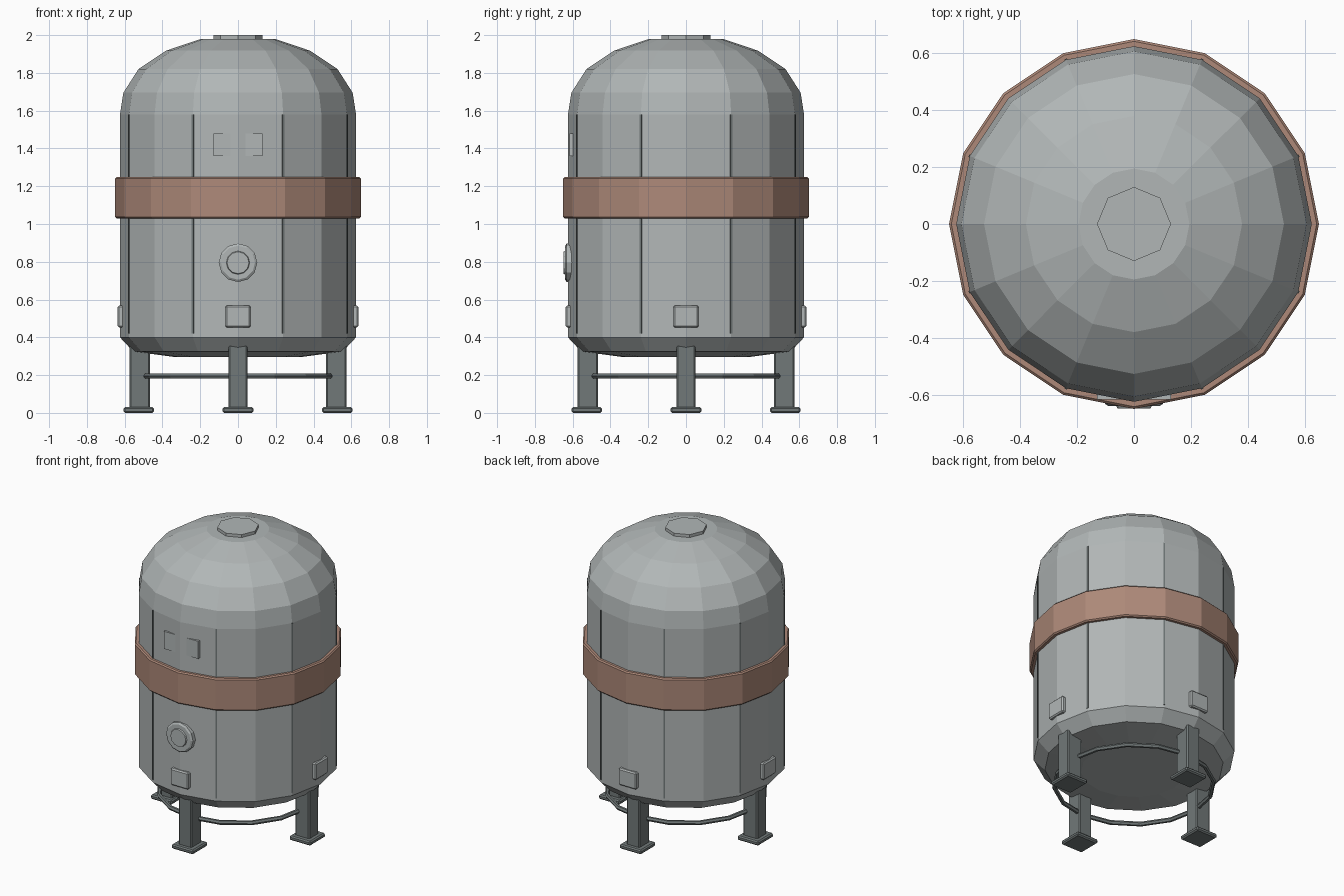
import bpy, bmesh
from math import pi, cos, sin
from mathutils import Matrix

if "Cube" in bpy.data.objects:
    bpy.data.objects.remove(bpy.data.objects["Cube"], do_unlink=True)


def material(name, rgb):
    m = bpy.data.materials.new(name)
    m.use_nodes = True
    m.diffuse_color = (*rgb, 1)
    m.node_tree.nodes["Principled BSDF"].inputs["Base Color"].default_value = (*rgb, 1)
    return m


steel = material("light steel", (0.44, 0.47, 0.47))
dark = material("dark steel", (0.165, 0.19, 0.19))
copper = material("copper brown", (0.42, 0.25, 0.19))


def finish(name, bm, mat, bevel=0):
    bmesh.ops.recalc_face_normals(bm, faces=bm.faces)
    mesh = bpy.data.meshes.new(name)
    bm.to_mesh(mesh)
    bm.free()
    mesh.materials.append(mat)
    ob = bpy.data.objects.new(name, mesh)
    bpy.context.collection.objects.link(ob)
    if bevel:
        mod = ob.modifiers.new("Bevel", "BEVEL")
        mod.width = bevel
        mod.segments = 1
    return ob


def lathe(name, profile, sides, mat, closed=False, xform=None):
    """Turn a (radius, height) profile around z; open profiles get end caps."""
    bm = bmesh.new()
    rings = [[bm.verts.new((r * cos(2 * pi * i / sides), r * sin(2 * pi * i / sides), z))
              for i in range(sides)] for r, z in profile]
    pairs = list(zip(rings, rings[1:]))
    if closed:
        pairs.append((rings[-1], rings[0]))
    else:
        bm.faces.new(rings[0])
        bm.faces.new(rings[-1])
    for a, b in pairs:
        for i in range(sides):
            j = (i + 1) % sides
            bm.faces.new((a[i], a[j], b[j], b[i]))
    if xform:
        bm.transform(xform)
    return finish(name, bm, mat)


def box(name, size, centre, mat, angle=0, bevel=0):
    """Box placed with +x as its outward direction, then swung around z."""
    bm = bmesh.new()
    bmesh.ops.create_cube(bm, size=1)
    bm.transform(Matrix.Rotation(angle, 4, "Z") @ Matrix.Translation(centre)
                 @ Matrix.Diagonal((*size, 1)))
    return finish(name, bm, mat, bevel)


# Tank shell with shallow base and domed top
lathe("tank_body", [(0.33, 0.295), (0.555, 0.325), (0.625, 0.4), (0.625, 1.58),
                    (0.607, 1.695), (0.527, 1.82), (0.38, 1.918), (0.195, 1.98)], 16, steel)
lathe("top_hatch", [(0.13, 1.96), (0.13, 2.0)], 8, steel)

# Copper band around the middle
lathe("copper_band", [(0.61, 1.03), (0.642, 1.03), (0.65, 1.038),
                      (0.65, 1.242), (0.642, 1.25), (0.61, 1.25)], 16, copper, closed=True)

# Seams on every second corner
for i in range(8):
    box(f"seam_{i + 1}", (0.012, 0.01, 1.16), (0.622, 0, 1.0), dark, pi / 8 + i * pi / 4)

# Legs, feet and small access panels on the four sides
for side, angle in {"front": -pi / 2, "left": 0, "back": pi / 2, "right": pi}.items():
    box(f"{side}_leg", (0.11, 0.1, 0.34), (0.52, 0, 0.19), dark, angle, 0.008)
    box(f"{side}_foot", (0.16, 0.165, 0.03), (0.525, 0, 0.015), dark, angle, 0.008)
    box(f"{side}_access_panel", (0.035, 0.135, 0.115), (0.62, 0, 0.51), steel, angle, 0.008)

# Brace ring joining the legs
lathe("brace_ring", [(0.495 + 0.015 * cos(k * pi / 3), 0.195 + 0.015 * sin(k * pi / 3))
                     for k in range(6)], 16, dark, closed=True)

# Front gauge and name plate
face_front = Matrix.Translation((0, 0, 0.795)) @ Matrix.Rotation(pi / 2, 4, "X")
lathe("gauge", [(0.102, 0.59), (0.102, 0.632), (0.09, 0.64), (0.062, 0.64), (0.058, 0.648)],
      12, steel, xform=face_front)
box("name_plate", (0.03, 0.26, 0.12), (0.602, 0, 1.42), steel, -pi / 2)
